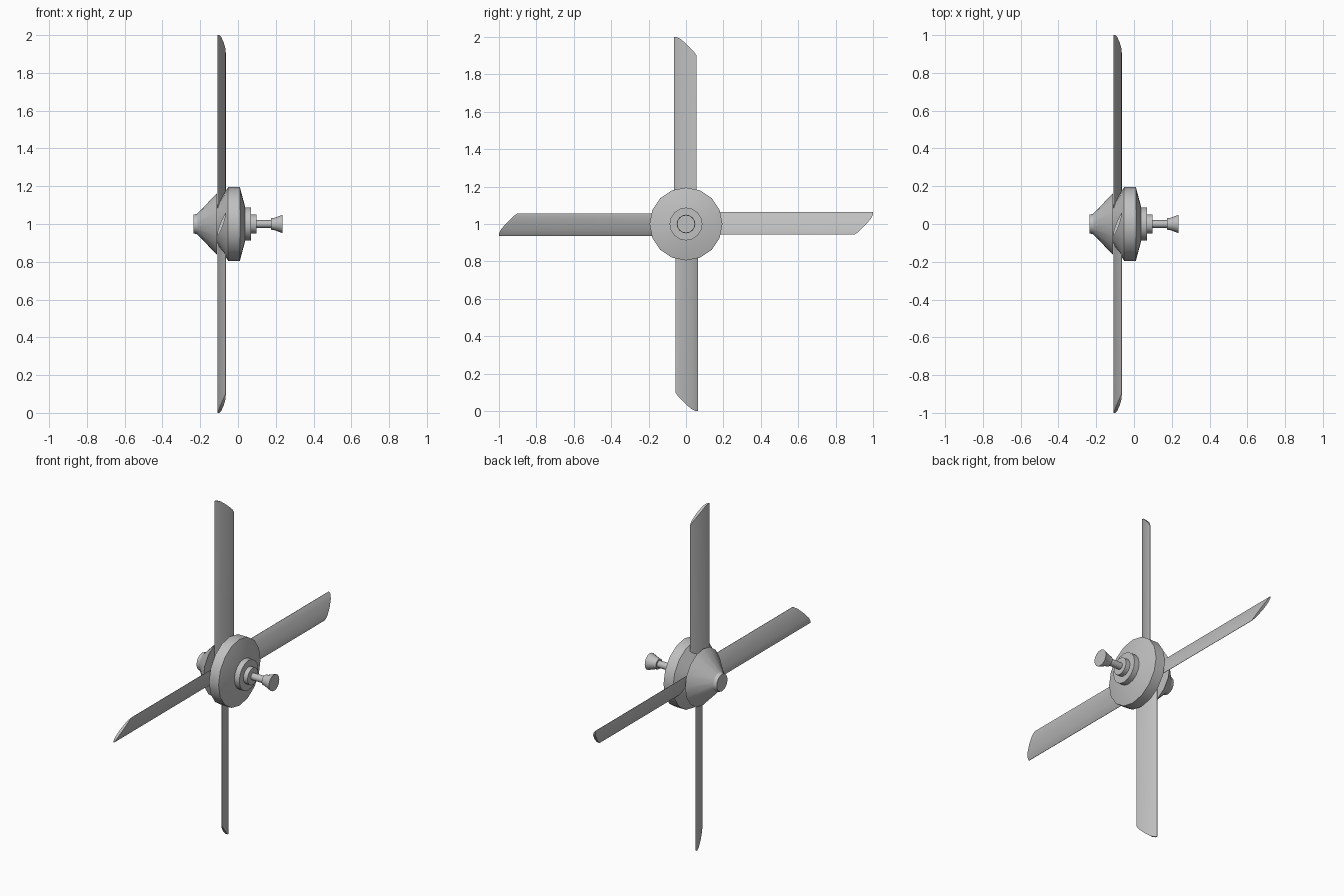
import bpy, bmesh, math
from mathutils import Matrix, Vector

cube = bpy.data.objects.get("Cube")
if cube:
    bpy.data.objects.remove(cube, do_unlink=True)

grey = bpy.data.materials.new("plain_grey")
grey.use_nodes = True
colour = (0.53, 0.53, 0.53, 1)
grey.diffuse_color = colour
grey.node_tree.nodes["Principled BSDF"].inputs["Base Color"].default_value = colour

CENTRE = Vector((0, 0, 1))
SIDES = 16


def finish(name, bm, smooth_angle):
    bmesh.ops.recalc_face_normals(bm, faces=bm.faces)
    mesh = bpy.data.meshes.new(name)
    bm.to_mesh(mesh)
    bm.free()
    mesh.materials.append(grey)
    obj = bpy.data.objects.new(name, mesh)
    bpy.context.collection.objects.link(obj)
    obj.location = CENTRE
    bpy.ops.object.select_all(action='DESELECT')
    obj.select_set(True)
    bpy.context.view_layer.objects.active = obj
    bpy.ops.object.shade_smooth_by_angle(angle=math.radians(smooth_angle))
    return obj


def bridge(bm, a, b):
    for i in range(len(a)):
        j = (i + 1) % len(a)
        bm.faces.new((a[i], a[j], b[j], b[i]))


def turned(name, profile):
    """Solid turned about the x axis from (x, radius) pairs."""
    bm = bmesh.new()
    rings = []
    for x, r in profile:
        angles = [2 * math.pi * i / SIDES for i in range(SIDES)]
        rings.append([bm.verts.new((x, r * math.sin(a), r * math.cos(a))) for a in angles])
    for a, b in zip(rings, rings[1:]):
        bridge(bm, a, b)
    bm.faces.new(rings[0])
    bm.faces.new(rings[-1])
    return finish(name, bm, 25)


# Hub parts along the axle
turned("spinner_cone", [(-0.235, 0.05), (-0.215, 0.055), (-0.11, 0.165)])
turned("hub_disc", [(-0.112, 0.1), (-0.052, 0.195), (0.01, 0.195), (0.038, 0.09)])
turned("collar", [(0.036, 0.088), (0.07, 0.088)])
turned("small_collar", [(0.068, 0.05), (0.097, 0.05)])
turned("shaft", [(0.095, 0.02), (0.18, 0.02)])
turned("end_knob", [(0.175, 0.03), (0.19, 0.032), (0.235, 0.048)])


# Pitched blades with a lens section and a swept tip
# Each station: chord position, half thickness, tip height
STATIONS = [(-0.063, 0.001, 1.0), (-0.052, 0.005, 1.0), (-0.03, 0.008, 0.99),
            (0.005, 0.009, 0.96), (0.04, 0.006, 0.925), (0.057, 0.001, 0.9)]
ROOT = 0.08
PITCH = 0.36


def blade(name, quarter):
    bm = bmesh.new()

    def section(at_tip):
        def point(y, t, z):
            return bm.verts.new((-0.086 + PITCH * y + t, y, z if at_tip else ROOT))
        front = [point(y, t, z) for y, t, z in STATIONS]
        back = [point(y, -t, z) for y, t, z in STATIONS]
        for i in range(len(STATIONS) - 1):
            bm.faces.new((front[i], front[i + 1], back[i + 1], back[i]))
        return front + back[::-1]

    bridge(bm, section(False), section(True))
    bmesh.ops.transform(bm, verts=bm.verts,
                        matrix=Matrix.Rotation(quarter * math.pi / 2, 4, 'X'))
    finish(name, bm, 35)


for quarter, side in enumerate(("top", "front", "bottom", "back")):
    blade(side + "_blade", quarter)
